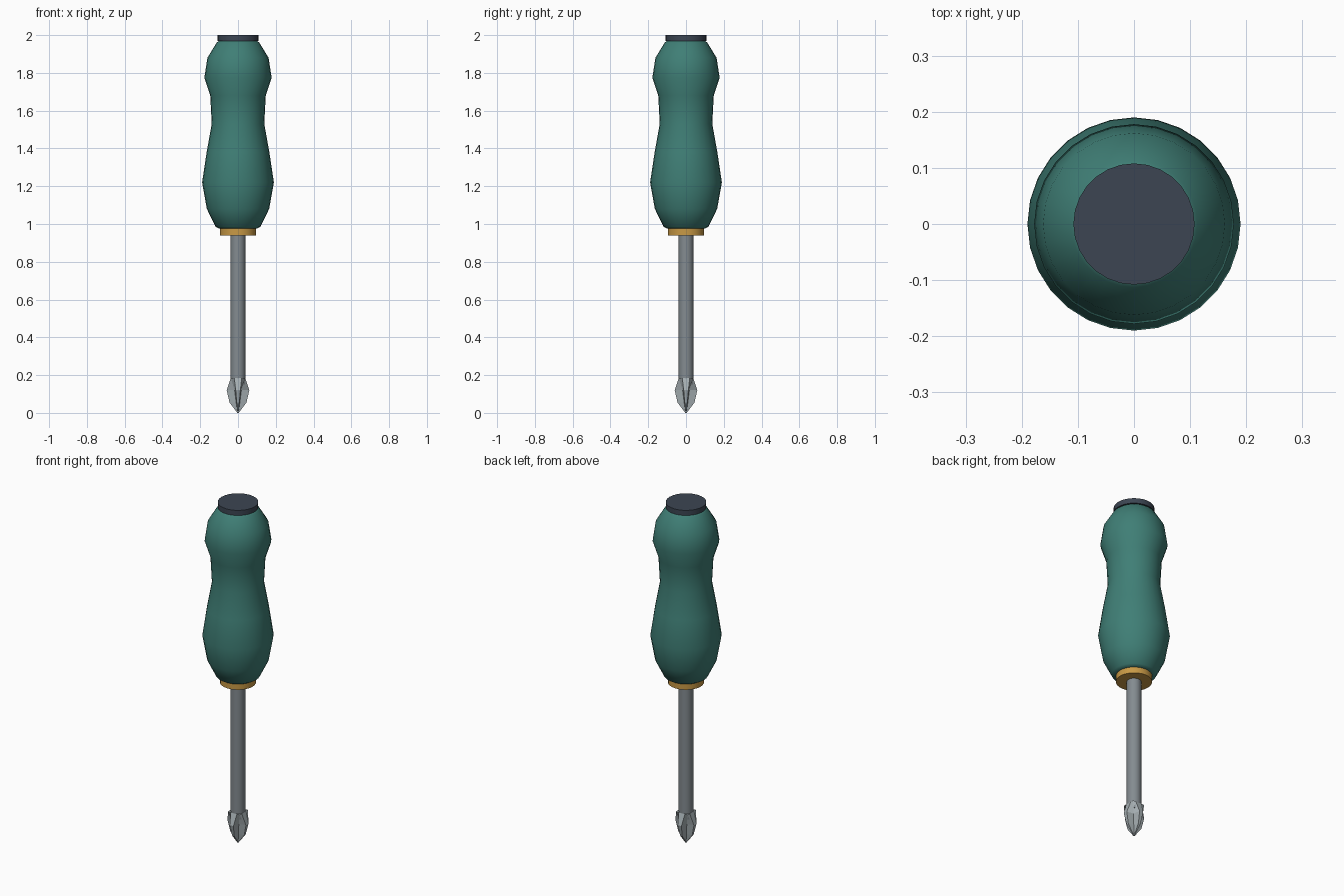
import bpy, bmesh, math

if "Cube" in bpy.data.objects:
    bpy.data.objects.remove(bpy.data.objects["Cube"])


def finish(name, bm, color, smooth):
    bmesh.ops.recalc_face_normals(bm, faces=bm.faces[:])
    me = bpy.data.meshes.new(name)
    bm.to_mesh(me)
    bm.free()
    ob = bpy.data.objects.new(name, me)
    bpy.context.collection.objects.link(ob)
    if color:
        mat = bpy.data.materials.new(name + "_paint")
        mat.diffuse_color = (*color, 1)
        mat.use_nodes = True
        mat.node_tree.nodes["Principled BSDF"].inputs["Base Color"].default_value = mat.diffuse_color
        me.materials.append(mat)
    if smooth:
        bpy.ops.object.select_all(action='DESELECT')
        ob.select_set(True)
        bpy.context.view_layer.objects.active = ob
        bpy.ops.object.shade_smooth_by_angle(angle=math.radians(40))
    return ob


def loft(name, sections, color=None, smooth=False):
    """Skin a stack of closed sections and cap both ends."""
    bm = bmesh.new()
    rings = [[bm.verts.new(p) for p in s] for s in sections]
    n = len(rings[0])
    for a, b in zip(rings, rings[1:]):
        for i in range(n):
            j = (i + 1) % n
            bm.faces.new((a[i], a[j], b[j], b[i]))
    bm.faces.new(rings[0][::-1])
    bm.faces.new(rings[-1])
    return finish(name, bm, color, smooth)


def circle(r, z, n):
    return [(r * math.cos(math.tau * i / n), r * math.sin(math.tau * i / n), z)
            for i in range(n)]


def lathe(name, profile, n, color=None):
    return loft(name, [circle(r, z, n) for r, z in profile], color, True)


def cross(r, w, c, z):
    """Cross section: four blades of reach r, half width w, inner corner c."""
    pts = []
    x, y = 1, 0
    for _ in range(4):
        for u, v in ((r, -w), (r, w), (c, c)):
            pts.append((u * x - v * y, u * y + v * x, z))
        x, y = -y, x
    return pts


# Handle with two swellings and a waist
lathe("handle", [(0.10, 0.975), (0.118, 0.985), (0.165, 1.08), (0.19, 1.22),
                 (0.166, 1.38), (0.139, 1.53), (0.147, 1.68), (0.178, 1.775),
                 (0.162, 1.88), (0.113, 1.96), (0.10, 1.97)], 28,
      (0.05, 0.21, 0.18))

# End cap and collar
lathe("end_cap", [(0.108, 1.97), (0.108, 2.0)], 28, (0.045, 0.06, 0.085))
lathe("collar", [(0.096, 0.94), (0.096, 0.98)], 28, (0.58, 0.32, 0.06))

# Steel shaft
lathe("shaft", [(0.039, 0.15), (0.039, 0.96)], 20, (0.23, 0.26, 0.28))

# Cross-point tip: square shoulder narrowing to four blades
loft("cross_tip", [cross(0.004, 0.002, 0.002, 0.0),
                   cross(0.045, 0.007, 0.010, 0.055),
                   cross(0.060, 0.012, 0.018, 0.12),
                   cross(0.038, 0.020, 0.038, 0.185)], (0.38, 0.43, 0.45))
